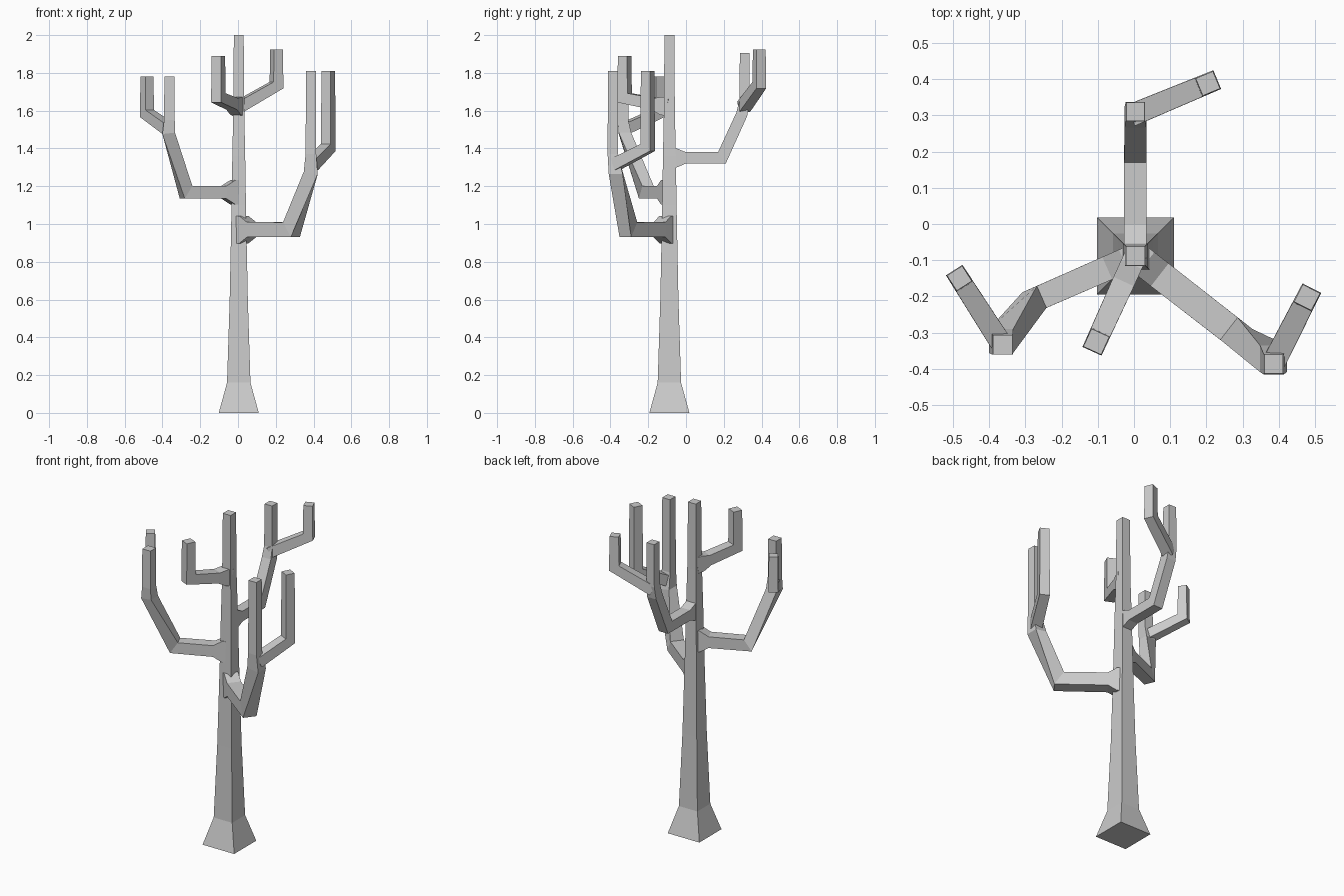
import bpy
import bmesh
from math import atan2, sin, cos, pi
from mathutils import Vector

cube = bpy.data.objects.get("Cube")
if cube:
    bpy.data.objects.remove(cube, do_unlink=True)

bark = bpy.data.materials.new("grey bark")
bark.use_nodes = True
GREY = (0.6, 0.6, 0.6, 1)
bark.diffuse_color = GREY
bark.node_tree.nodes["Principled BSDF"].inputs["Base Color"].default_value = GREY

CX, CY = 0.004, -0.088   # trunk axis


def sweep(name, nodes):
    """Loft a mitred four-sided limb through (point, half width, half height, yaw)."""
    bm = bmesh.new()
    rings = []
    points = [n[0] for n in nodes]
    for i, (p, w, h, yaw) in enumerate(nodes):
        before = (p - points[i - 1]).normalized() if i else None
        after = (points[i + 1] - p).normalized() if i < len(nodes) - 1 else None
        before, after = before or after, after or before
        t = (before + after).normalized()
        side = Vector((-sin(yaw), cos(yaw), 0))
        normal = t.cross(side).normalized()
        h /= max(t.dot(before), 0.7)
        rings.append([bm.verts.new(p + side * w * a + normal * h * b)
                      for a, b in ((-1, -1), (1, -1), (1, 1), (-1, 1))])
    for low, high in zip(rings, rings[1:]):
        for k in range(4):
            m = (k + 1) % 4
            bm.faces.new((low[k], low[m], high[m], high[k]))
    bm.faces.new(rings[0][::-1])
    bm.faces.new(rings[-1])
    bmesh.ops.recalc_face_normals(bm, faces=bm.faces)
    mesh = bpy.data.meshes.new(name)
    bm.to_mesh(mesh)
    bm.free()
    mesh.materials.append(bark)
    obj = bpy.data.objects.new(name, mesh)
    bpy.context.collection.objects.link(obj)


def limb(name, z, thick, flare, path, square_end=False):
    """Branch leaving the trunk at height z with a flared collar."""
    root = Vector((CX, CY, z))
    first = Vector(path[0][:3])
    out = first - root
    yaw = atan2(out.y, out.x)
    end_yaw = round(yaw / (pi / 2)) * pi / 2 if square_end else yaw
    step = out.normalized()
    nodes = [(root, thick, flare, yaw),
             (root + step * 0.035, thick, flare, yaw),
             (root + step * 0.085, thick, thick, yaw)]
    for i, (x, y, pz, r) in enumerate(path):
        nodes.append((Vector((x, y, pz)), r, r, end_yaw if i else yaw))
    sweep(name, nodes)


def twig(name, start, bend, top, r):
    """Side shoot that leaves a fork and turns straight up."""
    a, b = Vector(start), Vector(bend)
    yaw = atan2(b.y - a.y, b.x - a.x)
    tip = Vector((b.x, b.y, top))
    sweep(name, [(a, r * 1.1, r * 1.1, yaw), (b, r, r, yaw), (tip, r * 0.92, r * 0.92, yaw)])


# Trunk with flared foot
profile = [(0, .106), (.16, .062), (.6, .048), (.9, .042), (1.1, .038),
           (1.36, .034), (1.6, .029), (2, .026)]
sweep("trunk", [(Vector((CX, CY, z)), r, r, 0) for z, r in profile])

# Left branch and its shoot
limb("left_branch", .97, .04, .072,
     [(.283, -.305, .97, .039), (.385, -.372, 1.27, .037),
      (.386, -.387, 1.37, .028), (.386, -.387, 1.81, .026)], True)
twig("left_twig", (.39, -.375, 1.315), (.478, -.203, 1.405), 1.81, .029)

# Right branch and its shoot
limb("right_branch", 1.168, .034, .064,
     [(-.275, -.21, 1.168, .033), (-.367, -.323, 1.48, .033),
      (-.363, -.333, 1.55, .028), (-.363, -.333, 1.78, .027)], True)
twig("right_twig", (-.37, -.325, 1.505), (-.482, -.15, 1.585), 1.78, .027)

# Back branch and its shoot
limb("back_branch", 1.35, .031, .052,
     [(CX, .19, 1.35, .031), (CX, .295, 1.58, .03),
      (CX, .31, 1.65, .027), (CX, .31, 1.905, .025)], True)
twig("back_twig", (CX, .305, 1.62), (.204, .388, 1.735), 1.925, .028)

# Front branch
limb("front_branch", 1.62, .031, .048,
     [(-.104, -.325, 1.668, .029), (-.104, -.325, 1.89, .027)])
